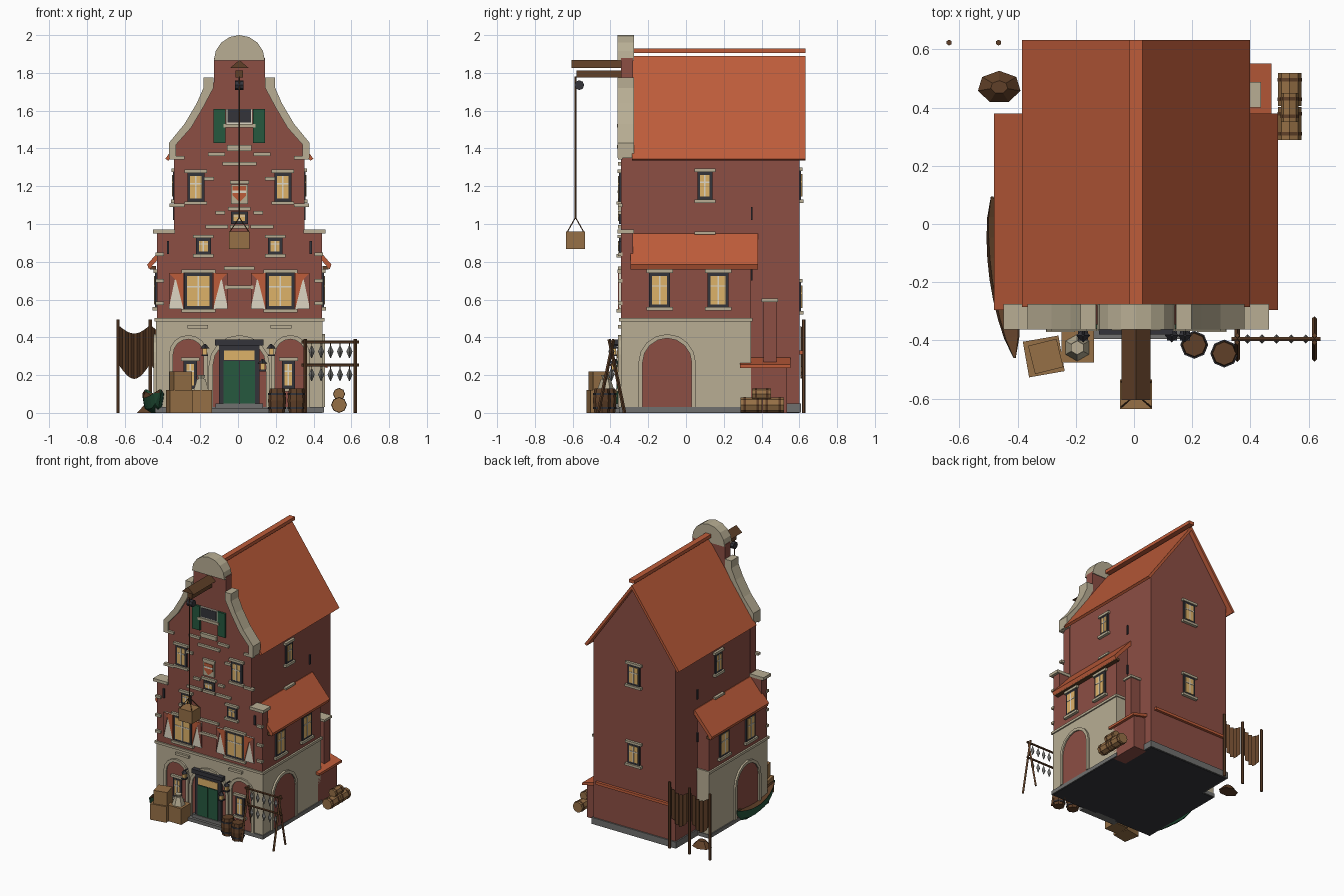
import bpy, bmesh, math
from mathutils import Matrix, Vector


def colour(name, r, g, b):
    m = bpy.data.materials.new(name)
    m.diffuse_color = [((c / 255 + 0.055) / 1.055) ** 2.4 for c in (r, g, b)] + [1]
    return m


BRICK, ROOF = colour("brick", 140, 78, 68), colour("roof tile", 190, 92, 58)
STONE, SLATE = colour("stone", 184, 174, 148), colour("slate", 52, 52, 58)
GREY, GREEN = colour("grey plinth", 112, 112, 110), colour("green paint", 38, 88, 62)
GLOW, WOOD = colour("lit glass", 222, 178, 105), colour("dark wood", 96, 64, 40)
TAN, CREAM = colour("crate wood", 150, 112, 70), colour("cream paint", 222, 214, 196)

# Wall frames: local x runs along the wall, local -y points outwards
W = Matrix()
F, R, B, L = [Matrix.Translation((0.007, 0, 0)) @ Matrix.Rotation(math.radians(a), 4, 'Z')
              for a in (0, 90, 180, -90)]


def finish(name, bm, mat, M=W):
    bmesh.ops.recalc_face_normals(bm, faces=bm.faces)
    me = bpy.data.meshes.new(name)
    bm.to_mesh(me)
    bm.free()
    me.materials.append(mat)
    ob = bpy.data.objects.new(name, me)
    ob.matrix_world = M
    bpy.context.collection.objects.link(ob)
    return ob


def prism(name, pts, y0, y1, mat, M=F):
    """Extrude an x-z outline along local y."""
    bm = bmesh.new()
    a = [bm.verts.new((x, y0, z)) for x, z in pts]
    b = [bm.verts.new((x, y1, z)) for x, z in pts]
    bm.faces.new(a)
    bm.faces.new(b[::-1])
    for i in range(len(pts)):
        j = (i + 1) % len(pts)
        bm.faces.new((a[i], b[i], b[j], a[j]))
    return finish(name, bm, mat, M)


def box(name, x0, x1, y0, y1, z0, z1, mat, M=F):
    return prism(name, [(x0, z0), (x1, z0), (x1, z1), (x0, z1)], y0, y1, mat, M)


def plate(name, u, w, z0, z1, d, out, mat, M=F):
    """Slab standing 'out' proud of the wall at distance d."""
    return box(name, u - w / 2, u + w / 2, -d - out, -d + 0.01, z0, z1, mat, M)


def rod(name, p, q, r, mat, n=6, r2=None):
    p, q = Vector(p), Vector(q)
    bm = bmesh.new()
    bmesh.ops.create_cone(bm, cap_ends=True, segments=n, radius1=r,
                          radius2=r if r2 is None else r2, depth=(q - p).length)
    rot = (q - p).to_track_quat('Z', 'Y').to_matrix().to_4x4()
    return finish(name, bm, mat, Matrix.Translation((p + q) / 2) @ rot)


def arch(u, h, z0, zs, n=8):
    return [(u - h, z0)] + [(u - h * math.cos(math.pi * i / n), zs + h * math.sin(math.pi * i / n))
                            for i in range(n + 1)] + [(u + h, z0)]


def arched_bay(name, M, d, u, h, z0, zs):
    prism(name + "_infill", arch(u, h, z0, zs), -d - 0.004, -d + 0.01, BRICK, M)
    ring = arch(u, h + 0.022, z0, zs) + arch(u, h, z0, zs)[::-1]
    prism(name + "_surround", ring, -d - 0.014, -d + 0.01, STONE, M)


def window(name, M, d, u, w, z0, z1, trim=True):
    plate(name + "_frame", u, w, z0, z1, d, 0.01, SLATE, M)
    plate(name + "_glass", u, w - 0.03, z0 + 0.015, z1 - 0.015, d, 0.013, GLOW, M)
    plate(name + "_mullion", u, 0.008, z0 + 0.015, z1 - 0.015, d, 0.016, CREAM, M)
    zt = z0 + (z1 - z0) * 0.6
    plate(name + "_transom", u, w - 0.03, zt, zt + 0.007, d, 0.016, CREAM, M)
    if trim:
        plate(name + "_lintel", u, w + 0.03, z1, z1 + 0.018, d, 0.018, STONE, M)
        plate(name + "_sill", u, w + 0.03, z0 - 0.018, z0, d, 0.022, STONE, M)


# Main house, plinth and roof
box("floor", -0.44, 0.44, -0.35, 0.34, 0, 0.003, SLATE)
box("rear_floor", -0.34, 0.34, 0.34, 0.6, 0, 0.003, SLATE)
box("plinth", -0.447, 0.447, -0.355, 0.35, 0.002, 0.03, GREY)
box("rear_plinth", -0.35, 0.35, 0.34, 0.61, 0.002, 0.05, GREY)
prism("main_walls", [(-0.34, 0.02), (0.34, 0.02), (0.34, 1.375), (0, 1.855), (-0.34, 1.375)],
      -0.3, 0.6, BRICK)
prism("main_roof", [(-0.392, 1.345), (0, 1.89), (0.392, 1.345), (0.375, 1.335), (0, 1.858),
                    (-0.375, 1.335)], -0.285, 0.632, ROOF)
box("ridge_cap", -0.022, 0.022, -0.285, 0.632, 1.905, 1.93, ROOF)

# Ground floor and side wings
box("stone_ground_floor", -0.44, 0.44, -0.345, 0.345, 0.02, 0.49, STONE)
box("stone_cornice", -0.45, 0.45, -0.355, 0.352, 0.485, 0.503, STONE)
for side, s, M in (("right", 1, R), ("left", -1, L)):
    prism(side + "_wing_wall", [(s * 0.3, 0.5), (s * 0.437, 0.5), (s * 0.437, 0.81),
                                (s * 0.34, 0.93), (s * 0.3, 0.93)], -0.3, 0.342, BRICK)
    prism(side + "_wing_roof", [(s * 0.335, 0.95), (s * 0.345, 0.95), (s * 0.488, 0.785),
                                (s * 0.478, 0.76), (s * 0.335, 0.92)], -0.295, 0.38, ROOF)
    box(side + "_eave_board", *sorted((s * 0.44, s * 0.472)), -0.29, 0.375, 0.758, 0.778, WOOD)
    for k in (-0.14, 0.17):
        window(side + "_wing_window", M, 0.437, s * k, 0.11, 0.56, 0.74)
    arched_bay(side + "_wing_arch", M, 0.44, s * -0.1, 0.13, 0.03, 0.265)
    window(side + "_upper_window", M, 0.34, s * 0.1, 0.08, 1.13, 1.275)
    plate(side + "_wall_block", s * 0.1, 0.11, 0.945, 0.96, 0.34, 0.02, STONE, M)
    for z in (0.7, 1.02):
        plate(side + "_wall_tie", s * 0.348, 0.01, z, z + 0.07, 0.34, 0.01, SLATE, M)

# Back wall
for z in (0.54, 1.13):
    window("back_window", B, 0.6, 0, 0.1, z, z + 0.15)
box("back_ledge", -0.31, 0.31, 0.595, 0.62, 0.31, 0.33, ROOF)

# Stepped front gable with scroll edges and round top
half = [(0.437, 0.5), (0.437, 0.95), (0.345, 0.95), (0.345, 1.41), (0.27, 1.5), (0.2, 1.62),
        (0.15, 1.73), (0.135, 1.75), (0.135, 1.88)]
prism("front_gable", half + [(-x, z) for x, z in half[::-1]], -0.345, -0.28, BRICK)
scroll = [(0.372, 1.35), (0.372, 1.43), (0.29, 1.53), (0.225, 1.64), (0.19, 1.72), (0.19, 1.775),
          (0.137, 1.775), (0.137, 1.72), (0.19, 1.62), (0.255, 1.51), (0.335, 1.42), (0.335, 1.35)]
for s in (-1, 1):
    prism("gable_scroll", [(s * x, z) for x, z in scroll], -0.362, -0.275, STONE)
    box("shoulder_cap", *sorted((s * 0.34, s * 0.456)), -0.362, -0.275, 0.95, 0.972, STONE)
    plate("shoulder_tie", s * 0.378, 0.012, 0.84, 0.91, 0.345, 0.01, SLATE)
prism("gable_crown", [(0.135 * math.cos(math.pi * i / 8), 1.865 + 0.135 * math.sin(math.pi * i / 8))
                      for i in range(9)], -0.362, -0.275, STONE)

# Stone bands and quoins scattered over the front
for u, z, w in ((0, 1.32, 0.18), (0, 0.765, 0.16), (0, 0.665, 0.15), (0, 1.22, 0.1),
                (0, 1.08, 0.12), (0, 1.395, 0.13), (0, 0.985, 0.1)):
    plate("stone_band", u, w, z - 0.009, z + 0.009, 0.345, 0.016, STONE)
for u, z, w in ((0.12, 1.37, 0.09), (0.33, 1.1, 0.08), (0.12, 0.985, 0.12), (0.33, 1.35, 0.08),
                (0.16, 1.24, 0.05), (0.42, 0.7, 0.045), (0.42, 0.58, 0.045), (0.42, 0.84, 0.045),
                (0.22, 0.455, 0.11), (0.1, 1.06, 0.05)):
    for s in (-1, 1):
        plate("stone_block", s * u, w, z - 0.009, z + 0.009, 0.345, 0.016, STONE)

# Front windows, shutters and side bays
for s in (-1, 1):
    window("first_floor_window", F, 0.345, s * 0.217, 0.15, 0.55, 0.74)
    for t in (-1, 1):
        a, b = s * 0.217 + t * 0.079, s * 0.217 + t * 0.155
        box("shutter", min(a, b), max(a, b), -0.354, -0.34, 0.55, 0.74, CREAM)
        prism("shutter_stripe", [(a, 0.55), (a, 0.74), (b, 0.74), ((a + b) / 2, 0.7)],
              -0.36, -0.35, ROOF)
        prism("shutter_edge", [(b, 0.74), (b, 0.56), ((a + b) / 2, 0.74)], -0.36, -0.35, BRICK)
    window("small_window", F, 0.345, s * 0.19, 0.078, 0.84, 0.925)
    window("second_floor_window", F, 0.345, s * 0.23, 0.09, 1.12, 1.27)
    arched_bay("front_bay", F, 0.345, s * 0.27, 0.08, 0.03, 0.31)
    window("bay_window", F, 0.349, s * 0.26, 0.07, 0.13, 0.275)
    plate("gable_shutter", s * 0.105, 0.064, 1.43, 1.61, 0.345, 0.014, GREEN)
window("middle_window", F, 0.345, 0, 0.09, 1.0, 1.065, False)
plate("loft_window_frame", 0, 0.14, 1.53, 1.61, 0.345, 0.01, CREAM)
plate("loft_window_pane", 0, 0.125, 1.537, 1.605, 0.345, 0.013, SLATE)
plate("loft_sill", 0, 0.17, 1.51, 1.53, 0.345, 0.02, STONE)
plate("loft_hatch_sill", 0, 0.13, 1.4, 1.418, 0.345, 0.02, STONE)
plate("crest_panel", 0, 0.09, 1.105, 1.21, 0.345, 0.012, STONE)
prism("crest_shield", [(-0.035, 1.2), (0.035, 1.2), (0.035, 1.15), (0, 1.115), (-0.035, 1.15)],
      -0.361, -0.35, ROOF)
plate("crest_bar", 0, 0.07, 1.165, 1.178, 0.35, 0.013, CREAM)

# Doorway, steps and lanterns
arched_bay("door_arch", F, 0.345, 0, 0.14, 0.03, 0.25)
plate("door_frame", 0, 0.215, 0.03, 0.36, 0.345, 0.018, SLATE)
for s in (-1, 1):
    plate("door_leaf", s * 0.043, 0.081, 0.05, 0.275, 0.345, 0.024, GREEN)
plate("door_fanlight", 0, 0.16, 0.28, 0.33, 0.345, 0.022, GLOW)
plate("door_lintel", 0, 0.255, 0.358, 0.388, 0.345, 0.035, SLATE)
plate("upper_step", 0, 0.25, 0.0, 0.05, 0.345, 0.03, GREY)
plate("lower_step", 0, 0.31, 0.0, 0.025, 0.345, 0.05, GREY)
for x, z in ((-0.175, 0.3), (0.175, 0.3), (0.13, 0.22)):
    box("lantern_base", x - 0.017, x + 0.017, -0.4, -0.366, z, z + 0.01, SLATE, W)
    box("lantern_light", x - 0.012, x + 0.012, -0.395, -0.371, z + 0.01, z + 0.042, GLOW, W)
    rod("lantern_top", (x, -0.383, z + 0.042), (x, -0.383, z + 0.065), 0.024, SLATE, 4, 0.004)
    rod("lantern_bracket", (x, -0.383, z + 0.06), (x, -0.34, z + 0.06), 0.005, SLATE)

# Hoist with hanging crate
prism("hoist_hood", [(-0.05, 1.825), (0.05, 1.825), (0, 1.868)], -0.605, -0.34, WOOD)
box("hoist_beam", -0.02, 0.02, -0.58, -0.28, 1.775, 1.812, WOOD)
rod("hoist_pulley", (-0.015, -0.565, 1.735), (0.03, -0.565, 1.735), 0.026, SLATE, 8)
rod("hoist_rope", (0.007, -0.585, 1.78), (0.007, -0.585, 1.03), 0.004, WOOD)
box("hanging_crate", -0.055, 0.055, -0.635, -0.535, 0.868, 0.96, TAN)
for x in (-0.045, 0.06):
    for y in (-0.63, -0.54):
        rod("crate_sling", (0.007, -0.585, 1.035), (x, y, 0.955), 0.003, WOOD)

# Side shed with chimney
box("shed_wall", 0.33, 0.44, 0.31, 0.535, 0, 0.26, BRICK)
prism("shed_roof", [(0.33, 0.295), (0.466, 0.256), (0.466, 0.238), (0.33, 0.27)], 0.285, 0.552, ROOF)
box("chimney", 0.33, 0.42, 0.41, 0.478, 0.26, 0.59, BRICK)
box("chimney_cap", 0.33, 0.43, 0.4, 0.488, 0.588, 0.605, STONE)

# Lying casks beside the shed
for y, z, h, r in ((0.345, 0.042, 0.057, 0.042), (0.462, 0.042, 0.057, 0.042), (0.4, 0.1, 0.05, 0.032)):
    rod("cask", (0.535, y - h, z), (0.535, y + h, z), r * 0.95, TAN, 8)
    for k in (-0.6, 0.6):
        rod("cask_hoop", (0.535, y + k * h - 0.006, z), (0.535, y + k * h + 0.006, z), r, WOOD, 8)

# Standing barrels
for x, y in ((0.207, -0.415), (0.31, -0.445)):
    rod("barrel_lower", (x, y, 0), (x, y, 0.065), 0.04, WOOD, 8, 0.048)
    rod("barrel_upper", (x, y, 0.065), (x, y, 0.13), 0.048, WOOD, 8, 0.04)
    for z in (0.025, 0.1):
        rod("barrel_hoop", (x, y, z - 0.005), (x, y, z + 0.005), 0.048, SLATE, 8)

# Stacked crates and sack
for x, y, z, h, w, a in ((-0.31, -0.455, 0, 0.12, 0.062, 10), (-0.193, -0.42, 0, 0.12, 0.056, 0),
                         (-0.303, -0.455, 0.12, 0.1, 0.05, 14)):
    M = Matrix.Translation((x, y, z)) @ Matrix.Rotation(math.radians(a), 4, 'Z')
    box("crate", -w, w, -w, w, 0, h, TAN, M)
rod("sack", (-0.195, -0.425, 0.12), (-0.195, -0.425, 0.18), 0.046, STONE, 6, 0.025)
rod("sack_neck", (-0.195, -0.425, 0.178), (-0.195, -0.425, 0.2), 0.016, STONE, 6, 0.024)

# Fish drying rack
for x in (0.355, 0.62):
    for s in (-1, 1):
        rod("rack_leg", (x, -0.395 + s * 0.07, 0), (x, -0.395 - s * 0.012, 0.39), 0.009, WOOD, 4)
for z in (0.375, 0.253):
    rod("rack_bar", (0.335, -0.395, z), (0.64, -0.395, z), 0.008, WOOD)
    for i in range(5):
        x = 0.39 + i * 0.05
        rod("fish_string", (x, -0.395, z), (x, -0.395, z - 0.02), 0.002, WOOD, 4)
        rod("fish_tail", (x, -0.395, z - 0.02), (x, -0.395, z - 0.05), 0.003, GREY, 4, 0.016)
        rod("fish_head", (x, -0.395, z - 0.05), (x, -0.395, z - 0.085), 0.016, GREY, 4, 0.002)

# Net hung on posts
for x in (-0.635, -0.465, -0.3):
    rod("net_post", (x, 0.623, 0), (x, 0.623, 0.495), 0.01, WOOD)
for x0 in (-0.628, -0.458):
    bm, n = bmesh.new(), 10
    cols = []
    for i in range(n + 1):
        t = i / n
        x, y, sag = x0 + 0.157 * t, 0.615 + 0.009 * (i % 2 * 2 - 1), math.sin(math.pi * t)
        cols.append([bm.verts.new((x, y, 0.46 - 0.04 * sag)), bm.verts.new((x, y, 0.25 - 0.07 * sag))])
    for p, q in zip(cols, cols[1:]):
        bm.faces.new((p[0], p[1], q[1], q[0]))
    finish("hanging_net", bm, WOOD)

# Low mound of rope behind the left side
mound = rod("rope_mound", (0, 0, 0), (0, 0, 0.045), 0.075, WOOD, 7, 0.03)
mound.matrix_world = Matrix.Translation((-0.463, 0.47, 0.0225)) @ Matrix.Diagonal((1, 0.75, 1, 1))

# Small rowing boat by the left wall
bm, rows = bmesh.new(), []
for i in range(9):
    t = i / 8
    k = (2 * t - 1) ** 2
    w, top, low = 0.004 + 0.044 * math.sin(math.pi * t) ** 0.7, 0.08 + 0.045 * k, 0.09 * k * k
    rows.append([bm.verts.new((x, t * 0.56, z)) for x, z in
                 ((-w, top), (-w * 0.7, low + 0.02), (0, low), (w * 0.7, low + 0.02), (w, top),
                  (w * 0.8, top - 0.015), (-w * 0.8, top - 0.015))])
for p, q in zip(rows, rows[1:]):
    for j in range(7):
        f = bm.faces.new((p[j], q[j], q[(j + 1) % 7], p[(j + 1) % 7]))
        f.material_index = 1 if j > 3 else 0
bm.faces.new(rows[0])
bm.faces.new(rows[-1][::-1])
boat = finish("rowing_boat", bm, GREEN,
              Matrix.Translation((-0.41, -0.46, 0)) @ Matrix.Rotation(math.radians(8), 4, 'Z'))
boat.data.materials.append(WOOD)
